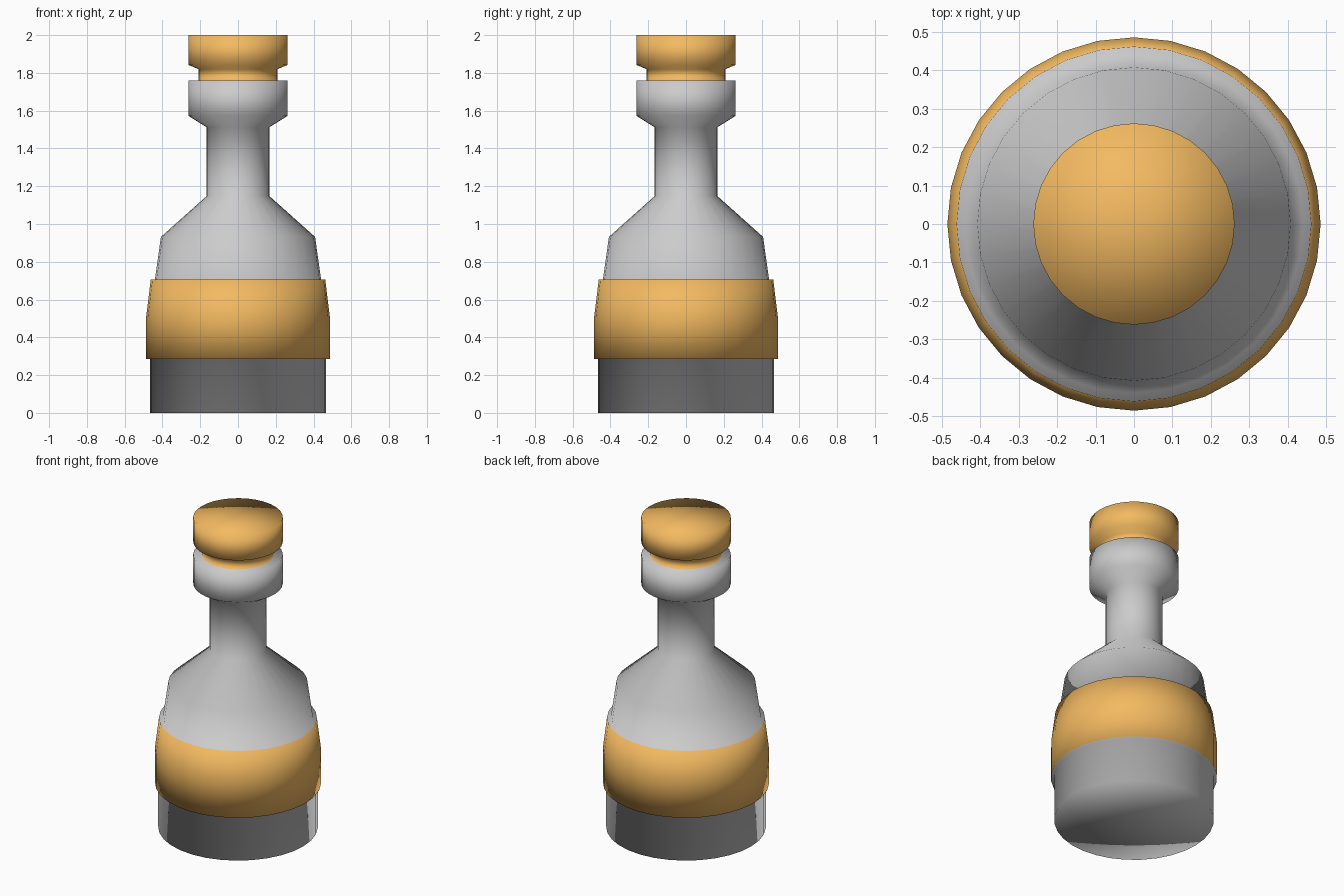
import bpy, bmesh, math

if "Cube" in bpy.data.objects:
    bpy.data.objects.remove(bpy.data.objects["Cube"])

SIDES = 32


def material(name, rgb):
    mat = bpy.data.materials.new(name)
    mat.diffuse_color = (*rgb, 1)
    mat.use_nodes = True
    mat.node_tree.nodes["Principled BSDF"].inputs["Base Color"].default_value = mat.diffuse_color
    return mat


# Profile from base to cap: radius, height, material of the band that follows
GREY, ORANGE = 0, 1
profile = [
    (0.0, 0.0, GREY),        # base
    (0.467, 0.0, GREY),
    (0.467, 0.285, GREY),    # step out to the label
    (0.486, 0.285, ORANGE),  # label
    (0.486, 0.51, ORANGE),
    (0.462, 0.705, GREY),    # step back in
    (0.44, 0.705, GREY),     # body and shoulder
    (0.408, 0.932, GREY),
    (0.166, 1.148, GREY),    # neck
    (0.166, 1.512, GREY),
    (0.262, 1.572, GREY),    # lip
    (0.262, 1.76, GREY),
    (0.21, 1.76, ORANGE),    # stopper stem
    (0.21, 1.82, ORANGE),
    (0.262, 1.842, ORANGE),  # stopper head
    (0.262, 2.0, ORANGE),
    (0.0, 2.0, ORANGE),
]


def lathe(name, points, mats):
    bm = bmesh.new()
    rings = []
    for r, z, _ in points:
        if r == 0:
            rings.append([bm.verts.new((0, 0, z))] * SIDES)
        else:
            rings.append([bm.verts.new((r * math.cos(a), r * math.sin(a), z))
                          for a in (2 * math.pi * i / SIDES for i in range(SIDES))])
    for (lower, upper, point) in zip(rings, rings[1:], points):
        for i in range(SIDES):
            j = (i + 1) % SIDES
            corners = dict.fromkeys((lower[i], lower[j], upper[j], upper[i]))
            face = bm.faces.new(list(corners))
            face.material_index = point[2]
            face.smooth = True
    bmesh.ops.recalc_face_normals(bm, faces=bm.faces)
    mesh = bpy.data.meshes.new(name)
    bm.to_mesh(mesh)
    bm.free()
    for mat in mats:
        mesh.materials.append(mat)
    obj = bpy.data.objects.new(name, mesh)
    bpy.context.collection.objects.link(obj)
    return obj


# Bottle with its label and stopper, one continuous smooth surface
lathe("bottle", profile, [material("grey", (0.8, 0.8, 0.8)),
                          material("orange", (0.9, 0.49, 0.12))])
